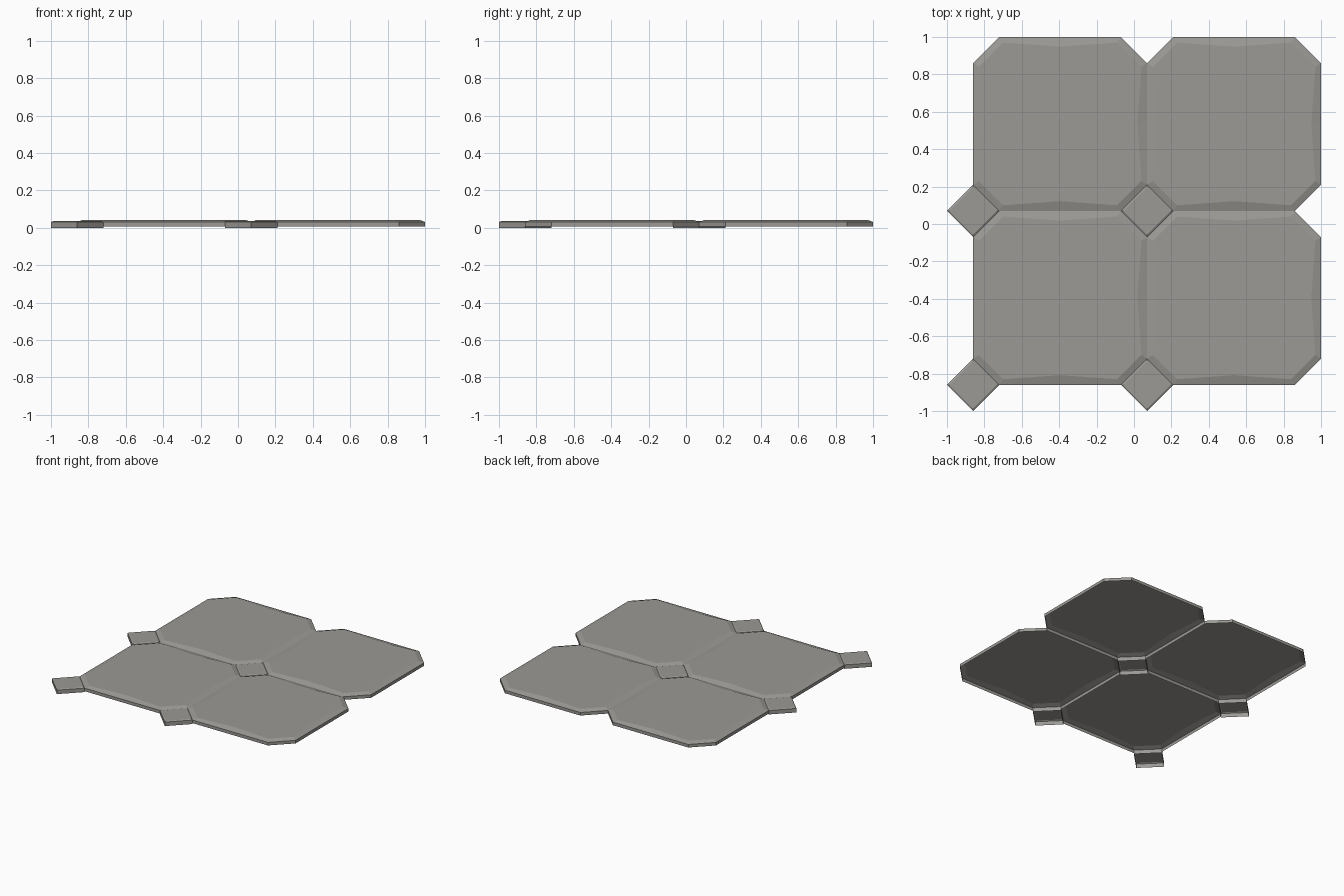
import bpy
from mathutils import Vector

default = bpy.data.objects.get("Cube")
if default:
    bpy.data.objects.remove(default, do_unlink=True)

PITCH = 0.93      # spacing of the large tiles
CUT = 0.14        # clipped corner size, also half diagonal of the small tiles
START = -1 + CUT  # lower left corner of the grid

stone = bpy.data.materials.new("warm grey stone")
stone.use_nodes = True
colour = (0.33, 0.32, 0.30, 1)
stone.diffuse_color = colour
stone.node_tree.nodes["Principled BSDF"].inputs["Base Color"].default_value = colour


def shell(name, rings):
    """Open-bottomed shell: rings joined from bottom to top, then capped."""
    n = len(rings[0])
    verts = [v for ring in rings for v in ring]
    faces = [(r * n + i, r * n + (i + 1) % n, (r + 1) * n + (i + 1) % n, (r + 1) * n + i)
             for r in range(len(rings) - 1) for i in range(n)]
    faces.append(tuple(range((len(rings) - 1) * n, len(rings) * n)))
    mesh = bpy.data.meshes.new(name)
    mesh.from_pydata(verts, [], faces)
    mesh.materials.append(stone)
    return mesh


def place(name, mesh, x, y):
    obj = bpy.data.objects.new(name, mesh)
    obj.location = (x, y, 0)
    bpy.context.collection.objects.link(obj)


def spin(points, z):
    """Repeat one side's points around four quarter turns."""
    out = []
    for x, y in points:
        out.append(Vector((x, y, z)))
    ring = []
    for _ in range(4):
        ring += out
        out = [Vector((-p.y, p.x, z)) for p in out]
    return ring


# Large clipped-corner tile with a worn, bowed bevel
h = PITCH / 2
e = h - CUT
outer = [(h, -e), (h, 0), (h, e)]
inner = [(h - 0.03, -e + 0.02), (h - 0.052, 0), (h - 0.03, e - 0.02)]
large = shell("large_tile", [spin(outer, 0.007), spin(outer, 0.031), spin(inner, 0.043)])

# Small diamond tile with a slight edge bevel
small = shell("small_tile", [spin([(CUT, 0)], 0), spin([(CUT, 0)], 0.031),
                             spin([(CUT - 0.012, 0)], 0.036)])

for i, side in enumerate(("right", "left")):
    for j, depth in enumerate(("front", "back")):
        x, y = START + i * PITCH, START + j * PITCH
        place(f"large_tile_{depth}_{side}", large, x + h, y + h)
        place(f"small_tile_{depth}_{side}", small, x, y)
